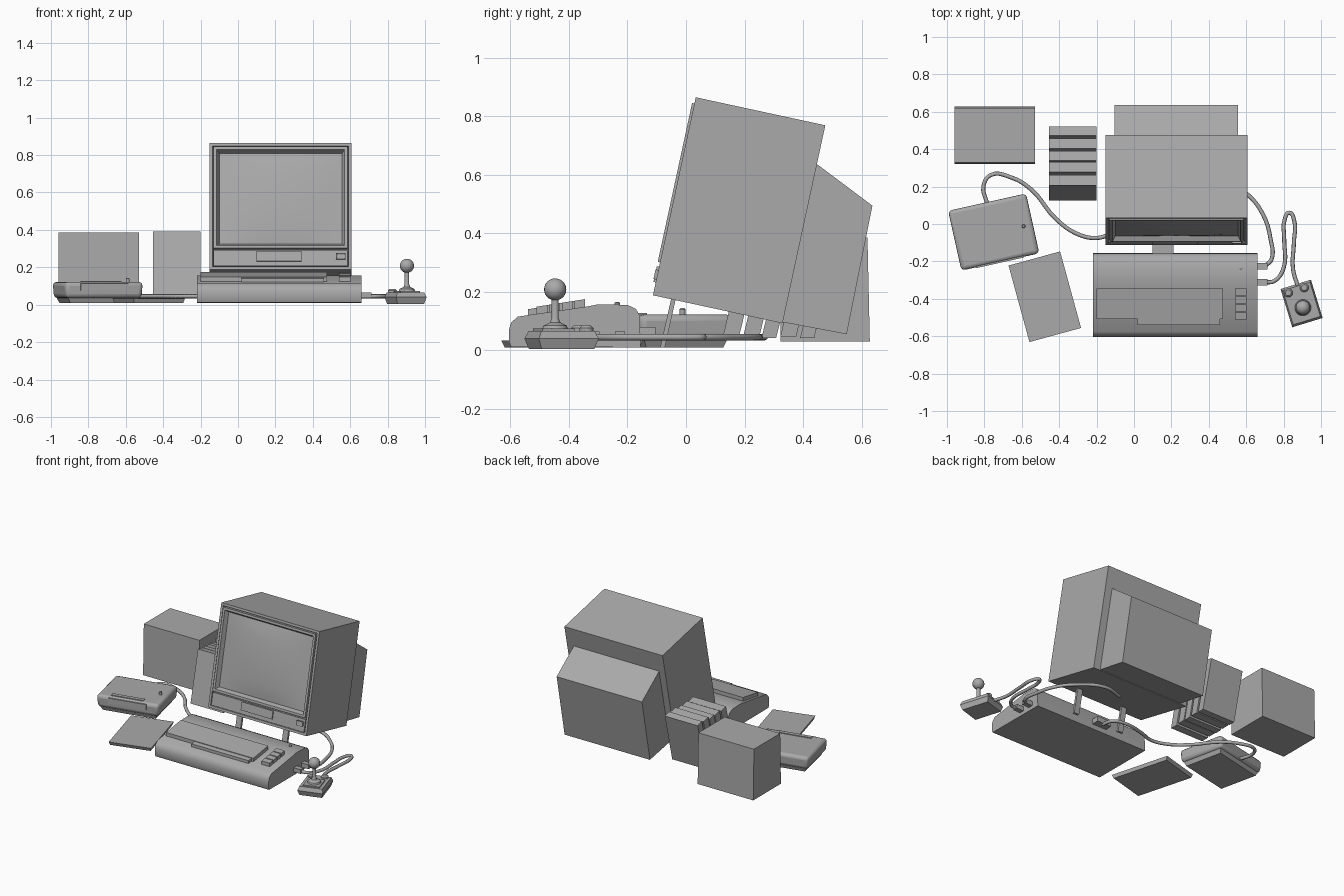
import bpy, bmesh, math
from mathutils import Matrix, Vector

if "Cube" in bpy.data.objects:
    bpy.data.objects.remove(bpy.data.objects["Cube"])

grey = bpy.data.materials.new("plain_grey")
grey.diffuse_color = (0.4, 0.4, 0.4, 1)
grey.use_nodes = True
grey.node_tree.nodes["Principled BSDF"].inputs["Base Color"].default_value = grey.diffuse_color


def finish(bm, name, mat=None, smooth=False, bevel=0):
    bmesh.ops.recalc_face_normals(bm, faces=bm.faces)
    me = bpy.data.meshes.new(name)
    bm.to_mesh(me)
    bm.free()
    ob = bpy.data.objects.new(name, me)
    bpy.context.collection.objects.link(ob)
    me.materials.append(grey)
    if mat:
        me.transform(mat)
    if bevel:
        m = ob.modifiers.new("bevel", 'BEVEL')
        m.width, m.segments = bevel, 3
        m.limit_method, m.angle_limit = 'ANGLE', math.radians(50)
    if smooth:
        bpy.context.view_layer.objects.active = ob
        ob.select_set(True)
        bpy.ops.object.shade_smooth_by_angle(angle=math.radians(35))
        ob.select_set(False)
    return ob


def box(name, x, y, z, mat=None, bevel=0, base=1, insets=()):
    """Box from ranges; base scales the bottom, insets (thickness, depth) shape the front."""
    bm = bmesh.new()
    bmesh.ops.create_cube(bm, size=1)
    front = min(bm.faces, key=lambda f: f.calc_center_median().y)
    for v in bm.verts:
        k = base if v.co.z < 0 else 1
        v.co = Vector([(r[0] + r[1]) / 2 + c * s * (r[1] - r[0])
                       for r, c, s in zip((x, y, z), v.co, (k, k, 1))])
    bm.normal_update()
    for t, d in insets:
        bmesh.ops.inset_region(bm, faces=[front], thickness=t, use_even_offset=True)
        for v in front.verts:
            v.co.y -= d
    return finish(bm, name, mat, bevel > 0, bevel)


def prism(name, profile, x0, x1, smooth=False):
    """Side profile in y and z, swept along x."""
    bm = bmesh.new()
    f = bm.faces.new([bm.verts.new((x0, y, z)) for y, z in profile])
    ext = bmesh.ops.extrude_face_region(bm, geom=[f])
    for g in ext["geom"]:
        if isinstance(g, bmesh.types.BMVert):
            g.co.x = x1
    return finish(bm, name, None, smooth)


def lathe(name, pts, mat, n=20):
    """Revolve radius and height points around z."""
    bm = bmesh.new()
    rings = [[bm.verts.new((r * math.cos(2 * math.pi * i / n),
                            r * math.sin(2 * math.pi * i / n), z)) for i in range(n)]
             for r, z in pts]
    for a, b in zip(rings, rings[1:]):
        for i in range(n):
            bm.faces.new((a[i], a[(i + 1) % n], b[(i + 1) % n], b[i]))
    bm.faces.new(rings[0])
    bm.faces.new(rings[-1])
    return finish(bm, name, mat, True)


def cable(name, pts, z, r=0.011):
    cu = bpy.data.curves.new(name, 'CURVE')
    cu.dimensions, cu.bevel_depth, cu.bevel_resolution = '3D', r, 2
    cu.resolution_u, cu.use_fill_caps = 5, True
    sp = cu.splines.new('BEZIER')
    sp.bezier_points.add(len(pts) - 1)
    for b, p in zip(sp.bezier_points, pts):
        b.co = (p[0], p[1], z)
        b.handle_left_type = b.handle_right_type = 'AUTO'
    ob = bpy.data.objects.new(name, cu)
    cu.materials.append(grey)
    bpy.context.collection.objects.link(ob)


def place(x, y, z, deg):
    return Matrix.Translation((x, y, z)) @ Matrix.Rotation(math.radians(deg), 4, 'Z')


# monitor, leaning back
M = Matrix.Translation((0.228, -0.113, 0.188)) @ Matrix.Rotation(math.radians(-12.2), 4, 'X')
box("monitor_case", (-0.38, 0.38), (0, 0.453), (0, 0.692), M, insets=[(0.016, 0), (0.004, -0.03)])
box("screen_bezel", (-0.358, 0.358), (-0.008, 0.035), (0.115, 0.67), M,
    insets=[(0.016, 0), (0.014, -0.028)])
bm = bmesh.new()
bmesh.ops.create_grid(bm, x_segments=12, y_segments=10, size=1)
for v in bm.verts:
    a, b = v.co.x, v.co.y
    v.co = (a * 0.328, 0.019 - 0.02 * (1 - a * a) * (1 - b * b) ** 0.7, 0.3925 + b * 0.2475)
finish(bm, "screen_glass", M, True)
box("control_panel", (-0.358, 0.358), (0, 0.035), (0.02, 0.105), M)
box("panel_door", (-0.13, 0.112), (-0.008, 0.02), (0.045, 0.1), M)
box("power_button", (0.297, 0.347), (-0.01, 0.02), (0.055, 0.088), M, insets=[(0.006, -0.004)])
prism("monitor_back", [(0.42, 0.65), (0.446, 0.637), (0.637, 0.494), (0.549, 0.055), (0.31, 0.1)],
      -0.105, 0.555)
for i, x in enumerate((0.05, 0.41)):
    prism(f"monitor_leg_{i}", [(-0.05, 0.18), (-0.034, 0.18), (-0.072, 0.01), (-0.088, 0.01)],
          x - 0.02, x + 0.02)

# computer with built-in keyboard
prism("computer_case", [(-0.598, 0.012), (-0.605, 0.03), (-0.605, 0.07), (-0.597, 0.095),
                        (-0.575, 0.115), (-0.335, 0.15), (-0.3, 0.157), (-0.2, 0.155),
                        (-0.172, 0.142), (-0.158, 0.12), (-0.155, 0.01)], -0.22, 0.66, True)


def key_plate(name, x0, x1, y0, y1, h):
    top = [(y, 0.115 + (y + 0.575) * 0.155 + h) for y in (y0, y1)]
    prism(name, top + [(y1, top[1][1] - h - 0.02), (y0, top[0][1] - h - 0.02)], x0, x1)


key_plate("keyboard", -0.2, 0.475, -0.508, -0.345, 0.024)
key_plate("space_bar", 0.02, 0.46, -0.54, -0.506, 0.02)
for i in range(4):
    y = -0.51 + i * 0.043
    key_plate(f"function_key_{i}", 0.54, 0.602, y, y + 0.036, 0.024)
lathe("computer_light", [(0.01, 0.15), (0.01, 0.162), (0.005, 0.165)], place(0.57, -0.235, 0, 0), 12)
box("rear_plug", (0.1, 0.21), (-0.16, -0.105), (0.045, 0.08))
for i, y in enumerate((-0.225, -0.312)):
    box(f"side_plug_{i}", (0.65, 0.715), (y - 0.017, y + 0.017), (0.035, 0.065))

# disk drive
D = place(-0.75, -0.043, 0, 12.5)
box("drive_case", (-0.215, 0.215), (-0.165, 0.165), (0.035, 0.122), D, 0.022, 0.97)
box("drive_base", (-0.2, 0.2), (-0.15, 0.15), (0.01, 0.05), D, 0, 0.9)
box("drive_slot_plate", (-0.13, 0.13), (-0.168, -0.1), (0.075, 0.114), D)
box("drive_latch", (-0.12, 0.1), (-0.142, -0.115), (0.1, 0.127), D)
lathe("drive_light", [(0.01, 0.11), (0.01, 0.14), (0.006, 0.144)], place(-0.59, -0.012, 0, 0), 12)

# loose booklet
box("booklet", (-0.143, 0.143), (-0.212, 0.212), (0.01, 0.034), place(-0.477, -0.389, 0, 15.3), 0, 0.95)

# leaning books and storage box
for i, (a, b) in enumerate(((0.125, 0.18), (0.195, 0.25), (0.258, 0.308), (0.322, 0.376), (0.39, 0.438))):
    z, t, lean = 0.042 + 0.003 * (i % 2), 0.392 - 0.004 * (i % 3), 0.082
    prism(f"book_{i}", [(a, z), (b, z), (b + lean, t - 0.012), (a + lean, t)], -0.455, -0.2)
prism("storage_box", [(0.322, 0.03), (0.628, 0.03), (0.62, 0.385), (0.33, 0.385)], -0.96, -0.53)

# joystick
J = place(0.896, -0.425, 0, 17)
for name, z0, z1, base in (("lower", 0.005, 0.04, 0.88), ("upper", 0.066, 0.04, 1.12)):
    s = 1 if name == "lower" else 0.89
    box(f"joystick_{name}_base", (-0.085 * s, 0.085 * s), (-0.107 * s, 0.107 * s),
        (min(z0, z1), max(z0, z1)), J, 0, base)
box("joystick_collar", (-0.055, 0.055), (-0.085, 0.03), (0.06, 0.074), J)
lathe("joystick_boot", [(0.045, 0.07), (0.04, 0.084), (0.018, 0.095), (0.012, 0.11), (0.012, 0.18)],
      place(0.903, -0.447, 0, 0))
lathe("joystick_ball", [(0.0375 * math.sin(a) + 0.0005, 0.208 - 0.0375 * math.cos(a))
                        for a in [math.pi * k / 12 for k in range(13)]], place(0.903, -0.447, 0, 0))
for i, (x, y) in enumerate(((0.825, -0.368), (0.91, -0.34))):
    lathe(f"fire_button_{i}", [(0.024, 0.055), (0.024, 0.076), (0.016, 0.084)], place(x, y, 0, 0), 14)

# cables
cable("drive_cable", [(-0.785, 0.11), (-0.805, 0.2), (-0.765, 0.262), (-0.66, 0.25), (-0.55, 0.185),
                      (-0.42, 0.03), (-0.31, -0.05), (-0.2, -0.075), (-0.1, -0.045), (0.05, -0.02),
                      (0.14, -0.05), (0.155, -0.12)], 0.045)
cable("monitor_cable", [(0.3, 0.22), (0.45, 0.25), (0.61, 0.155), (0.69, 0.05), (0.73, -0.08),
                        (0.735, -0.19), (0.7, -0.225)], 0.045)
cable("joystick_cable", [(0.7, -0.312), (0.75, -0.305), (0.8, -0.235), (0.803, -0.08), (0.805, 0.02),
                         (0.83, 0.06), (0.856, 0.02), (0.855, -0.1), (0.85, -0.24), (0.875, -0.33)], 0.045)
